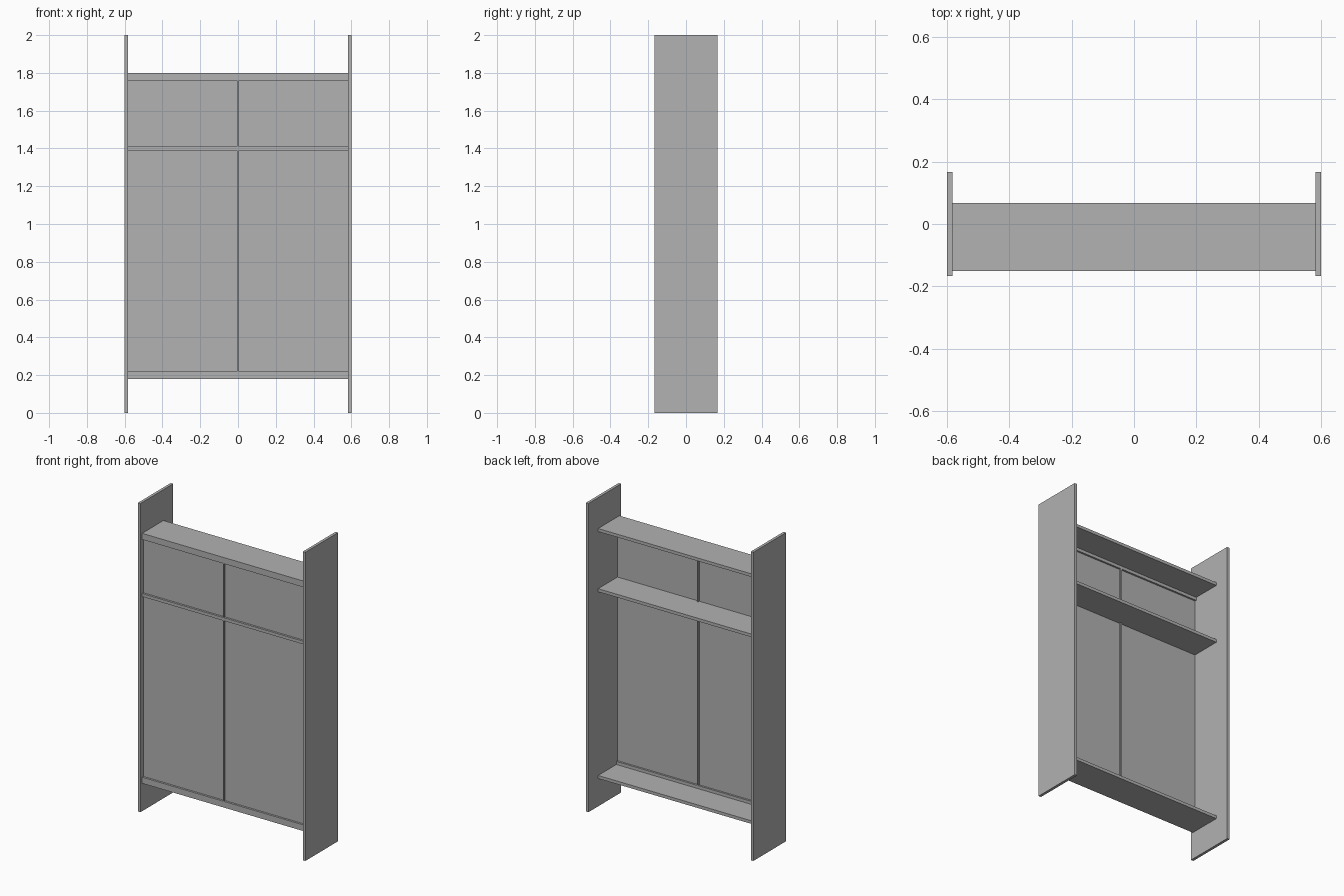
import bpy

cube = bpy.data.objects.get("Cube")
if cube:
    bpy.data.objects.remove(cube, do_unlink=True)

# Single plain grey finish
grey = bpy.data.materials.new("plain grey")
grey.use_nodes = True
grey.diffuse_color = (0.445, 0.445, 0.445, 1)
grey.node_tree.nodes["Principled BSDF"].inputs["Base Color"].default_value = grey.diffuse_color


def box(name, x, y, z):
    """Box filling the given (low, high) range on each axis."""
    bpy.ops.mesh.primitive_cube_add(size=1)
    obj = bpy.context.object
    obj.name = name
    for v in obj.data.vertices:
        v.co = [lo if c < 0 else hi for c, (lo, hi) in zip(v.co, (x, y, z))]
    obj.data.materials.append(grey)
    return obj


SPAN = (-0.582, 0.582)      # width between the side boards
SHELF = (-0.15, 0.068)      # shelf depth
FRAME = (-0.15, -0.118)     # rail and divider depth
PANEL = (-0.137, -0.13)     # thin infill panel depth
POST = 0.004                # half width of the dividers

# Tall side boards
box("left_side", (0.582, 0.6), (-0.167, 0.167), (0, 2))
box("right_side", (-0.6, -0.582), (-0.167, 0.167), (0, 2))

# Three shelves
for name, z in (("bottom", 0.18), ("middle", 1.39), ("top", 1.78)):
    box(name + "_shelf", SPAN, SHELF, (z, z + 0.02))

# Rails along the front of the outer shelves
box("bottom_rail", SPAN, FRAME, (0.20, 0.22))
box("top_rail", SPAN, FRAME, (1.76, 1.78))

# Dividers and infill panels for both openings
for name, z in (("lower", (0.22, 1.39)), ("upper", (1.41, 1.76))):
    box(name + "_divider", (-POST, POST), FRAME, z)
    box(name + "_left_panel", (POST, SPAN[1]), PANEL, z)
    box(name + "_right_panel", (SPAN[0], -POST), PANEL, z)
